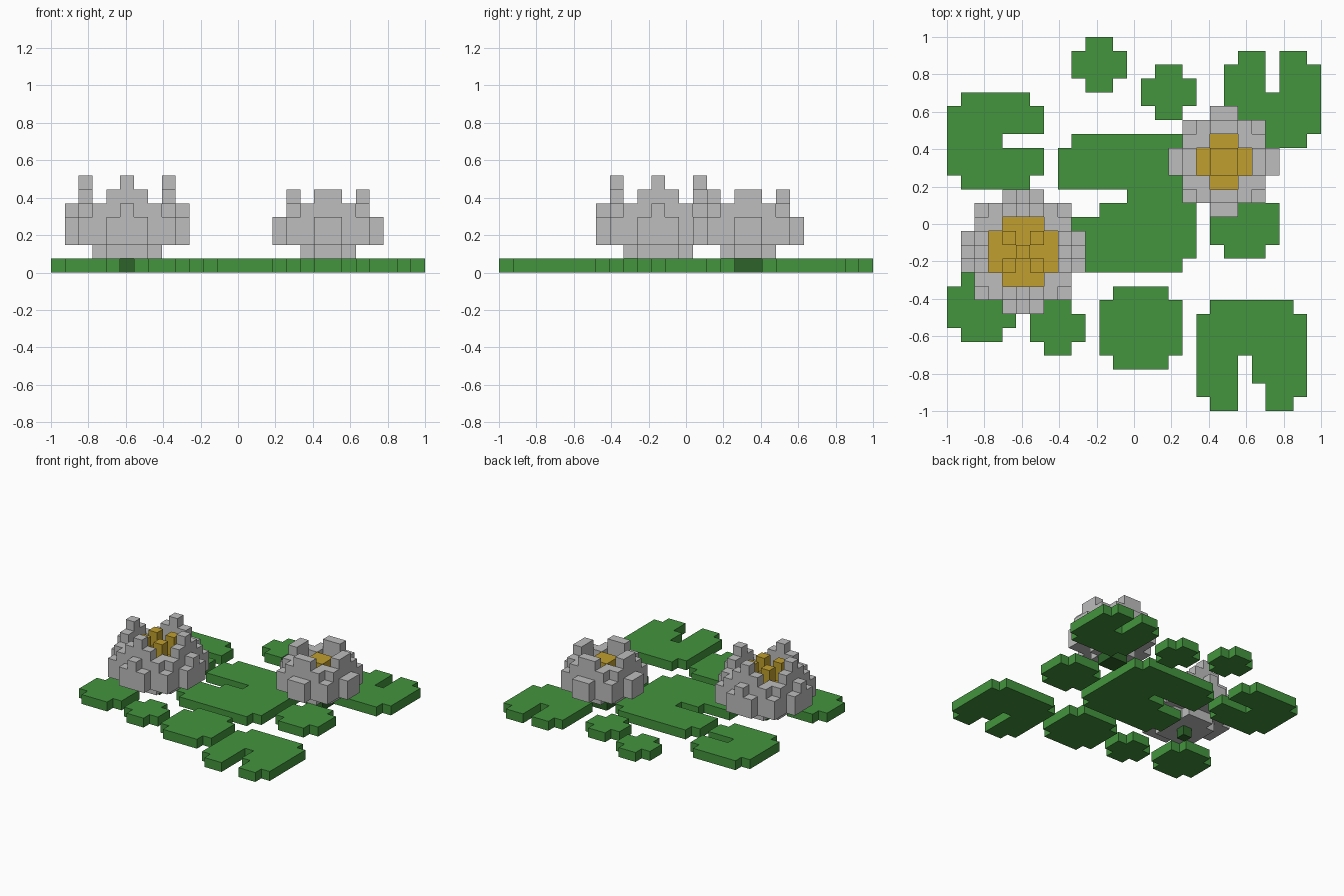
import bpy, bmesh
from mathutils import Vector

if "Cube" in bpy.data.objects:
    bpy.data.objects.remove(bpy.data.objects["Cube"])

UNIT = 2 / 27  # edge of one cube; the layout is 27 x 27 cubes


def material(name, rgb):
    m = bpy.data.materials.new(name)
    lin = [((c / 255 + 0.055) / 1.055) ** 2.4 for c in rgb]
    m.diffuse_color = (*lin, 1)
    m.use_nodes = True
    m.node_tree.nodes["Principled BSDF"].inputs["Base Color"].default_value = m.diffuse_color
    return m


GREEN = material("leaf green", (67, 148, 61))
DARK = material("stem green", (45, 100, 41))
GREY = material("petal grey", (189, 189, 189))
YELLOW = material("stamen yellow", (192, 159, 46))

parts = []  # (name, material, set of cube cells)


def block(x0, y0, x1, y1, z0=0, z1=1):
    return {(x, y, z) for x in range(x0, x1) for y in range(y0, y1) for z in range(z0, z1)}


def pad(name, x0, y0, x1, y1, notches=()):
    """Round leaf: a square with its four corner cubes left out, minus notches."""
    cells = block(x0 + 1, y0, x1 - 1, y1) | block(x0, y0 + 1, x1, y1 - 1)
    for n in notches:
        cells -= block(*n)
    parts.append((name, GREEN, cells))


def flower(name, cx, cy, radius, arm, ring, inner, stamen):
    """Fourfold flower; arm and ring list column tops from the middle outwards."""
    petals, centre = set(), set()
    n = int(radius * 2)
    x0, y0 = int(cx - radius), int(cy - radius)
    for x in range(x0, x0 + n):
        for y in range(y0, y0 + n):
            u, v = abs(x + .5 - cx), abs(y + .5 - cy)
            a, b = max(u, v), min(u, v)
            k = int(b)
            if a == radius - .5:            # outer petals
                if k < len(arm):
                    petals |= block(x, y, x + 1, y + 1, 2, arm[k])
            elif a == radius - 1.5:         # upright petals
                petals |= block(x, y, x + 1, y + 1, 2, ring[k])
            elif a == b == radius - 2.5:    # inner corners
                petals |= block(x, y, x + 1, y + 1, 2, inner)
            else:                           # cup base and stamens
                petals |= block(x, y, x + 1, y + 1, 1, 3)
                centre |= block(x, y, x + 1, y + 1, 3, stamen(a, b))
    parts.append((name + "_petals", GREY, petals))
    parts.append((name + "_stamens", YELLOW, centre))


# Floating leaves
pad("back_small_pad", 9, 23, 13, 27)
pad("back_middle_pad", 14, 21, 18, 25)
pad("back_right_pad", 20, 19, 27, 26, [(23, 23, 24, 26)])
pad("back_left_pad", 0, 16, 7, 23, [(4, 19, 7, 20)])
pad("large_centre_pad", 8, 10, 18, 20, [(8, 15, 13, 16), (8, 14, 11, 15)])
pad("right_pad", 19, 11, 24, 16)
pad("front_centre_pad", 11, 3, 17, 9)
pad("front_right_pad", 18, 0, 26, 8, [(21, 0, 22, 4), (22, 0, 23, 2)])
pad("front_left_pad", 0, 5, 5, 10)
pad("front_small_pad", 6, 4, 10, 8)

# Flowers and their stems
flower("large_flower", 5.5, 11.5, 4.5, [5, 4], [7, 6, 5, 4], 5,
       lambda a, b: 6 if a == b == 1 else 5 if a == 0 else 4)
flower("small_flower", 20, 18, 4, [4], [6, 5, 4], 5,
       lambda a, b: 5 if a < 1 else 4)
parts.append(("large_flower_stem", DARK, block(5, 11, 6, 12)))
parts.append(("small_flower_stem", DARK, block(19, 17, 21, 19)))

# Turn cells into meshes, keeping only the exposed cube sides
filled = set().union(*(cells for _, _, cells in parts))
for name, mat, cells in parts:
    bm = bmesh.new()
    for c in sorted(cells):
        for axis in range(3):
            for side in (0, 1):
                nb = list(c)
                nb[axis] += 1 if side else -1
                if tuple(nb) in filled:
                    continue
                corners = []
                for s, t in ((0, 0), (1, 0), (1, 1), (0, 1)):
                    p = Vector(c)
                    p[axis] += side
                    p[(axis + 1) % 3] += s
                    p[(axis + 2) % 3] += t
                    corners.append(bm.verts.new((p.x * UNIT - 1, p.y * UNIT - 1, p.z * UNIT)))
                bm.faces.new(corners if side else corners[::-1])
    bmesh.ops.remove_doubles(bm, verts=bm.verts[:], dist=UNIT / 100)
    bmesh.ops.dissolve_limit(bm, angle_limit=0.02, verts=bm.verts[:], edges=bm.edges[:])
    mesh = bpy.data.meshes.new(name)
    bm.to_mesh(mesh)
    bm.free()
    mesh.materials.append(mat)
    bpy.context.collection.objects.link(bpy.data.objects.new(name, mesh))
